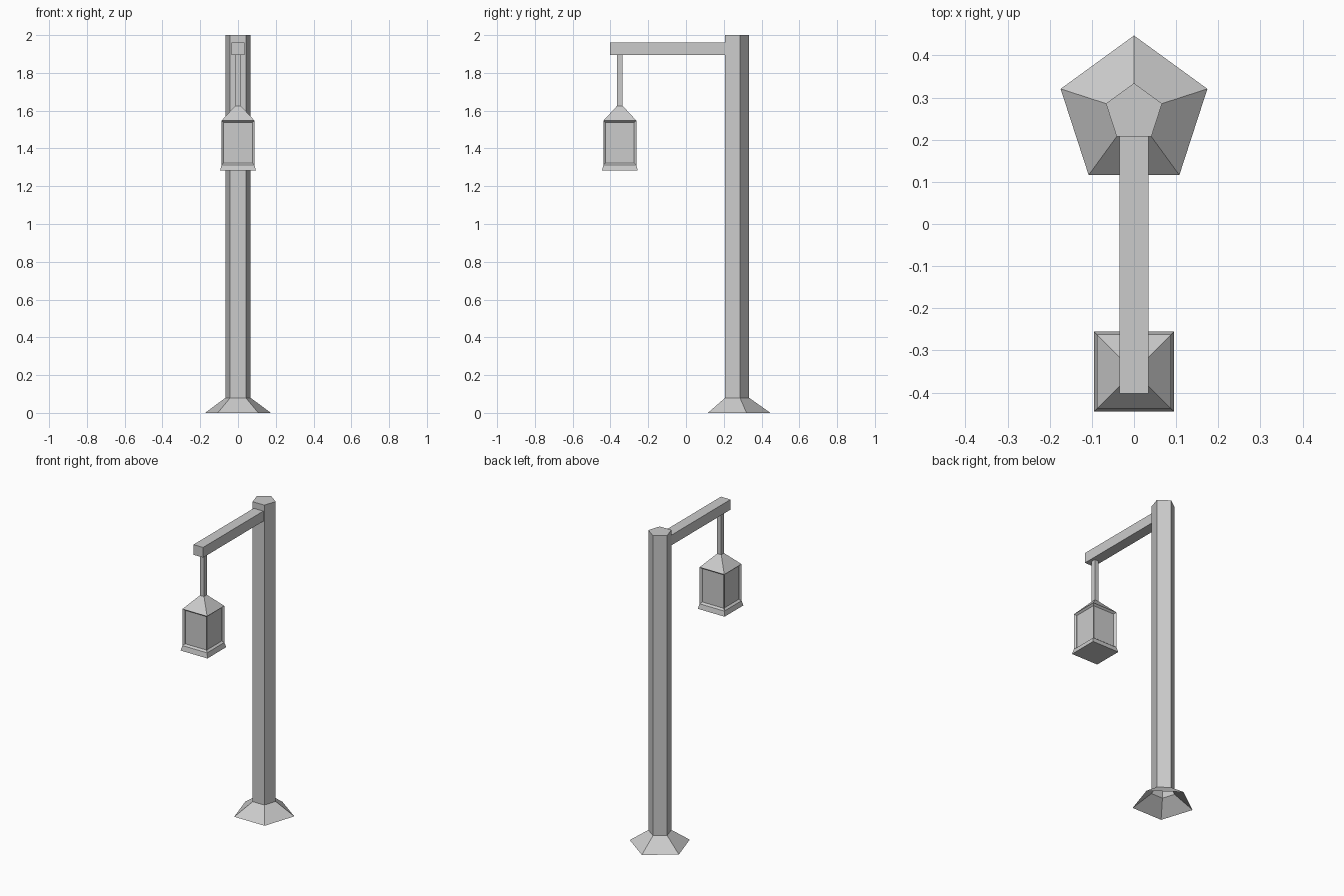
import bpy
import bmesh
from math import cos, sin, pi, sqrt

cube = bpy.data.objects.get("Cube")
if cube:
    bpy.data.objects.remove(cube, do_unlink=True)

# Single flat colour
grey = bpy.data.materials.new("plain_grey")
grey.use_nodes = True
colour = (0.6, 0.6, 0.6, 1)
grey.diffuse_color = colour
grey.node_tree.nodes["Principled BSDF"].inputs["Base Color"].default_value = colour

POST_Y = 0.264
LAMP_Y = -0.35


def finish(name, bm):
    mesh = bpy.data.meshes.new(name)
    bm.to_mesh(mesh)
    bm.free()
    mesh.materials.append(grey)
    obj = bpy.data.objects.new(name, mesh)
    bpy.context.collection.objects.link(obj)
    return obj


def loft(bm, sides, y, start, profile, cap_bottom=True):
    """Stack regular polygon rings given as (radius, height); return side faces per band."""
    rings = []
    for radius, z in profile:
        angles = [start + 2 * pi * i / sides for i in range(sides)]
        rings.append([bm.verts.new((radius * cos(a), y + radius * sin(a), z)) for a in angles])
    bands = []
    for low, high in zip(rings, rings[1:]):
        bands.append([bm.faces.new((low[i], low[(i + 1) % sides], high[(i + 1) % sides], high[i]))
                      for i in range(sides)])
    bm.faces.new(rings[-1])
    if cap_bottom:
        bm.faces.new(rings[0][::-1])
    return bands


def box(name, half_x, y_range, z_range):
    bm = bmesh.new()
    bmesh.ops.create_cube(bm, size=1)
    for v in bm.verts:
        v.co.x *= 2 * half_x
        v.co.y = y_range[v.co.y > 0]
        v.co.z = z_range[v.co.z > 0]
    return finish(name, bm)


# Five-sided post with a flared foot, open underneath
bm = bmesh.new()
loft(bm, 5, POST_Y, pi / 2, [(0.183, 0), (0.07, 0.08), (0.07, 2)], cap_bottom=False)
finish("post", bm)

# Arm and hanging rod
box("arm", 0.034, (-0.402, 0.208), (1.895, 1.96))
box("hanging_rod", 0.0145, (LAMP_Y - 0.0145, LAMP_Y + 0.0145), (1.62, 1.895))

# Lantern: flared base, square body, pyramid roof
bm = bmesh.new()
square = [(0.095, 1.282), (0.0875, 1.313), (0.0875, 1.547), (0.0145, 1.626)]
bands = loft(bm, 4, LAMP_Y, pi / 4, [(half * sqrt(2), z) for half, z in square])

# Recessed panes with sloping frames on all four sides
panes = bands[1]
bmesh.ops.inset_individual(bm, faces=panes, thickness=0.0145, use_even_offset=True)
bmesh.ops.inset_individual(bm, faces=panes, thickness=0.01, depth=-0.012, use_even_offset=True)
finish("lantern", bm)
